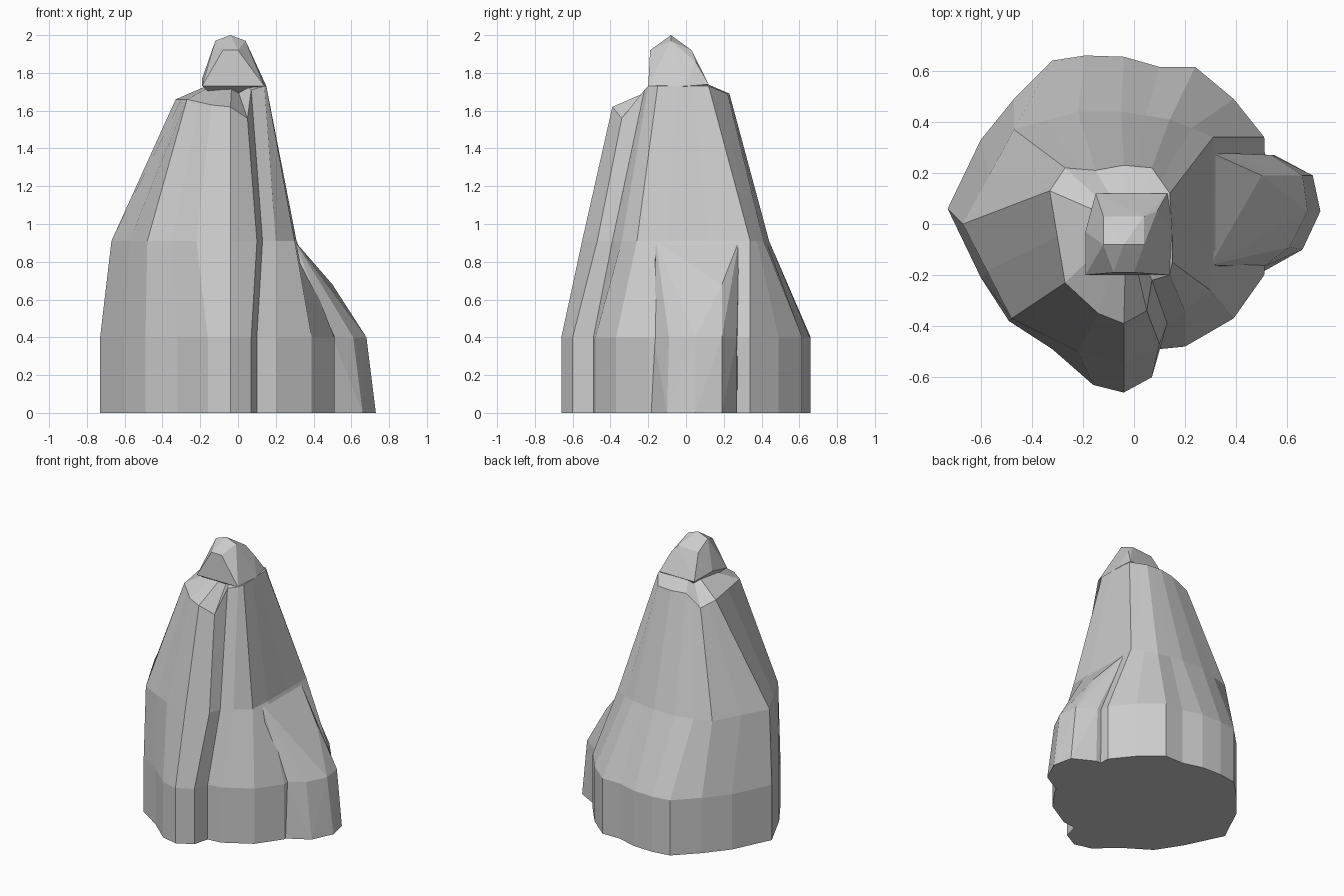
import bpy, bmesh
from mathutils import Vector

if "Cube" in bpy.data.objects:
    bpy.data.objects.remove(bpy.data.objects["Cube"])


def finish(name, bm):
    bmesh.ops.recalc_face_normals(bm, faces=bm.faces)
    mesh = bpy.data.meshes.new(name)
    bm.to_mesh(mesh)
    bm.free()
    obj = bpy.data.objects.new(name, mesh)
    bpy.context.collection.objects.link(obj)
    return obj


def fill_gaps(ring):
    """Each None becomes the midpoint of its two neighbours."""
    n = len(ring)
    return [Vector(p) if p else (Vector(ring[i - 1]) + Vector(ring[(i + 1) % n])) / 2
            for i, p in enumerate(ring)]


def flat(outline, z):
    return [(p[0], p[1], z) for p in outline]


def hull(name, points):
    bm = bmesh.new()
    for p in points:
        bm.verts.new(p)
    res = bmesh.ops.convex_hull(bm, input=bm.verts)
    junk = {g for g in res["geom_interior"] + res["geom_unused"]
            if isinstance(g, bmesh.types.BMVert)}
    bmesh.ops.delete(bm, geom=list(junk), context='VERTS')
    bmesh.ops.dissolve_limit(bm, angle_limit=0.02, verts=bm.verts, edges=bm.edges)
    return finish(name, bm)


# Main rock: three outlines, counterclockwise from the back right
foot = [(.51, .34), (.39, .49), (.24, .615), (.10, .615), (-.04, .655), (-.19, .66),
        (-.32, .64), (-.47, .49), (-.60, .33), (-.73, .06), (-.60, -.21), (-.49, -.38),
        (-.32, -.49), (-.16, -.63), (-.04, -.66), (.07, -.60), (.10, -.49), (.20, -.48),
        (.39, -.37), (.51, -.20), (.52, .05)]
waist = [(.31, .34), None, (.14, .41), None, (-.05, .44), (-.22, .44),
         None, (-.47, .37), None, (-.67, 0), None, (-.48, -.37),
         None, (-.22, -.50), (-.04, -.55), (.10, -.47), (.13, -.39), (.20, -.34),
         (.30, -.26), (.31, -.10), None]
shoulder = [(.14, .12, 1.73), None, (.07, .22, 1.69), None, (-.04, .23, 1.69), (-.15, .21, 1.69),
            None, (-.27, .22, 1.62), None, (-.33, .13, 1.66), None, (-.27, -.23, 1.66),
            None, (-.14, -.35, 1.63), (-.04, -.39, 1.62), (.05, -.34, 1.56), (.07, -.22, 1.71),
            (.14, -.20, 1.73), (.15, -.15, 1.73), (.15, -.05, 1.73), None]

bm = bmesh.new()
rings = [flat(foot, 0), flat(foot, .4), flat(fill_gaps(waist), .91), fill_gaps(shoulder)]
rows = [[bm.verts.new(p) for p in ring] for ring in rings]
n = len(foot)
for low, high in zip(rows, rows[1:]):
    for i in range(n):
        j = (i + 1) % n
        bm.faces.new((low[i], low[j], high[j], high[i]))
bm.faces.new(rows[0][::-1])
peak = bm.verts.new((-.03, 0, 1.79))
for i in range(n):
    bm.faces.new((rows[-1][i], rows[-1][(i + 1) % n], peak))
finish("main_rock", bm)

# Low buttress on the right side
hull("side_buttress", [
    (.73, .05, 0), (.70, .19, 0), (.55, .27, 0), (.66, -.10, 0), (.50, -.19, 0),
    (.25, -.15, 0), (.25, .27, 0),
    (.68, .05, .4), (.66, .19, .4), (.54, .27, .4), (.61, -.09, .4), (.50, -.17, .4),
    (.50, .19, .68), (.46, -.08, .68), (.30, .28, .91), (.30, -.16, .91)])

# Summit knob with a steep front face
hull("summit", [
    (-.19, -.20, 1.73), (.14, -.20, 1.73), (.15, 0, 1.73), (.13, .12, 1.74),
    (-.15, .12, 1.74), (-.19, -.03, 1.77), (-.04, 0, 1.6),
    (-.08, -.19, 1.92), (0, -.19, 1.92), (-.12, -.08, 1.97), (-.04, -.08, 2.0),
    (.04, -.08, 1.97), (-.12, .03, 1.91), (.04, .03, 1.92), (.09, .05, 1.86)])
